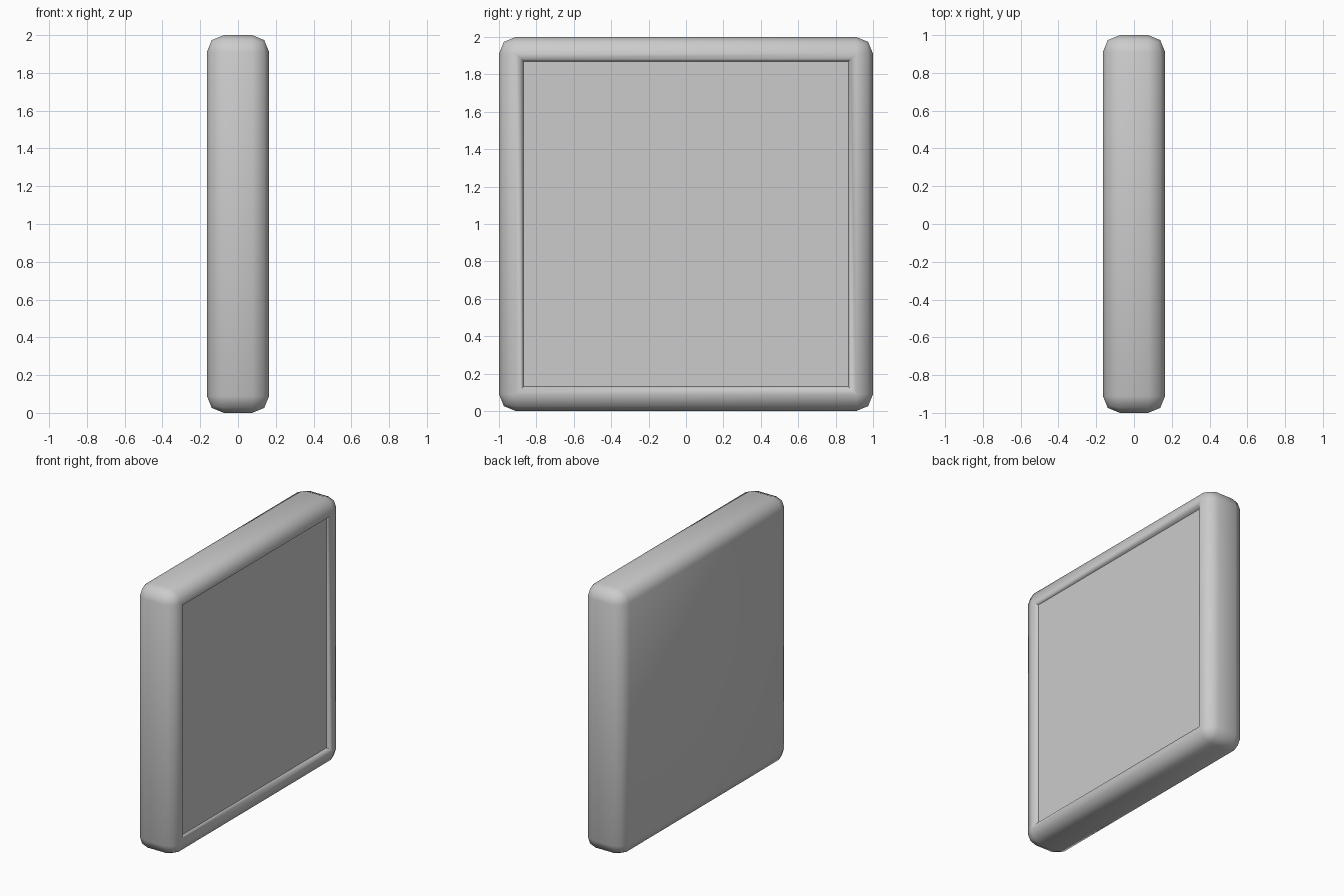
import bpy, bmesh, math
from mathutils import Matrix

if "Cube" in bpy.data.objects:
    bpy.data.objects.remove(bpy.data.objects["Cube"])

THICK, SIZE, ROUND = 0.33, 2.0, 0.09

# Rounded square slab standing on its edge
bm = bmesh.new()
bmesh.ops.create_cube(bm, size=1.0, matrix=Matrix.Translation((0, 0, SIZE / 2))
                      @ Matrix.Diagonal((THICK, SIZE, SIZE, 1)))
bmesh.ops.bevel(bm, geom=bm.edges[:], offset=ROUND, offset_type='OFFSET',
                segments=2, profile=0.5, affect='EDGES', clamp_overlap=True)

# Shallow recessed panel on the +x side, with a rounded inner lip
bm.normal_update()
panel = max(bm.faces, key=lambda f: f.calc_center_median().x)
for thickness, depth in ((0.028, -0.010), (0.012, -0.025)):
    bmesh.ops.inset_region(bm, faces=[panel], thickness=thickness, depth=0.0,
                           use_even_offset=True)
    for v in panel.verts:
        v.co.x += depth
    bm.normal_update()

mesh = bpy.data.meshes.new("framed_panel")
bm.to_mesh(mesh)
bm.free()
obj = bpy.data.objects.new("framed_panel", mesh)
bpy.context.collection.objects.link(obj)

# Smooth rounding, crisp line where the lip meets the panel
bpy.context.view_layer.objects.active = obj
obj.select_set(True)
bpy.ops.object.shade_smooth_by_angle(angle=math.radians(50))
